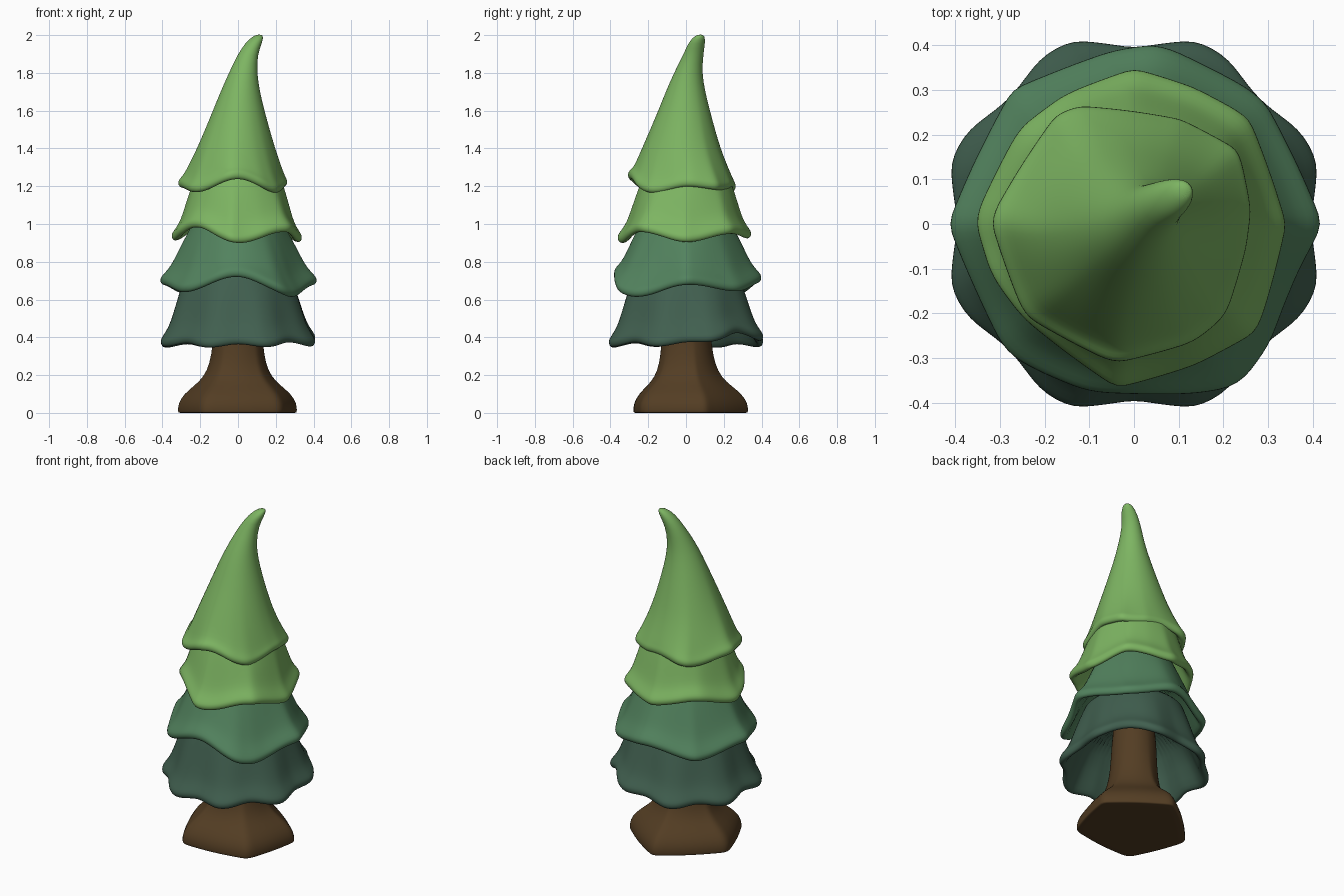
import bpy, bmesh, math

if "Cube" in bpy.data.objects:
    bpy.data.objects.remove(bpy.data.objects["Cube"])

N = 60  # points around each ring
ANGLES = [2 * math.pi * i / N for i in range(N)]


def material(name, rgb):
    m = bpy.data.materials.new(name)
    m.diffuse_color = (*rgb, 1)
    m.use_nodes = True
    m.node_tree.nodes["Principled BSDF"].inputs["Base Color"].default_value = m.diffuse_color
    return m


LIGHT = material("light green", (0.205, 0.46, 0.122))
MID = material("mid green", (0.085, 0.225, 0.112))
DARK = material("dark green", (0.052, 0.114, 0.078))
BROWN = material("bark brown", (0.087, 0.047, 0.017))


def around(values, a):
    """Smooth periodic interpolation of values spread evenly round the circle."""
    n = len(values)
    f = a / (2 * math.pi) * n
    i = int(f) % n
    t = f - int(f)
    p = [values[(i + k) % n] for k in (-1, 0, 1, 2)]
    return p[1] + 0.5 * t * (p[2] - p[0] + t * (2 * p[0] - 5 * p[1] + 4 * p[2] - p[3]
                             + t * (3 * (p[1] - p[2]) + p[3] - p[0])))


def polygon(corners, a, bow=0.0):
    """Radius at angle a of the polygon with (degrees, radius) corners; bow rounds its sides."""
    d = math.degrees(a) % 360
    for (d0, r0), (d1, r1) in zip(corners, corners[1:] + [(corners[0][0] + 360, corners[0][1])]):
        x = d + 360 if d < corners[0][0] else d
        if d0 <= x <= d1:
            u, v = math.radians(x - d0), math.radians(d1 - x)
            flat = r0 * r1 * math.sin(u + v) / (r0 * math.sin(u) + r1 * math.sin(v))
            arc = r0 + (r1 - r0) * (x - d0) / (d1 - d0)
            return flat + bow * (arc - flat)


def loft(name, rings, mat):
    """Skin a stack of rings, cap the ends, smooth it."""
    bm = bmesh.new()
    loops = [[bm.verts.new(p) for p in ring] for ring in rings]
    for a, b in zip(loops, loops[1:]):
        for i in range(N):
            j = (i + 1) % N
            bm.faces.new((a[i], a[j], b[j], b[i]))
    bm.faces.new(loops[0][::-1])
    bm.faces.new(loops[-1])
    bmesh.ops.recalc_face_normals(bm, faces=bm.faces[:])
    for f in bm.faces:
        f.smooth = True
    me = bpy.data.meshes.new(name)
    bm.to_mesh(me)
    bm.free()
    me.materials.append(mat)
    ob = bpy.data.objects.new(name, me)
    bpy.context.collection.objects.link(ob)
    sub = ob.modifiers.new("smooth", 'SUBSURF')
    sub.levels = sub.render_levels = 1


def tier(name, corners, hem_z, upper, mat, inner_top):
    """Skirt with a wavy hem. upper: (z, cx, cy, r, waviness) rings from top to hem."""
    hr = [polygon(corners, a, 0.15) for a in ANGLES]
    hz = [hem_z(a) for a in ANGLES]
    zmean, rmean = sum(hz) / N, sum(hr) / N

    def ring(z, cx, cy, r, w):
        out = []
        for a, h, k in zip(ANGLES, hr, hz):
            rr = r * (1 + w * (h / rmean - 1))
            out.append((cx + rr * math.cos(a), cy + rr * math.sin(a), z + w * (k - zmean)))
        return out

    if upper is None:  # slightly flared straight sides
        (tz, tr), hem = inner_top, zmean + 0.03
        tz, tr = tz + 0.05, tr + 0.035
        upper = [(hem + t * (tz - hem), 0, 0, rmean + t * (tr - rmean) - flare, (1 - t) ** 0.7)
                 for t, flare in ((1, 0), (0.98, 0), (0.75, 0), (0.5, 0.006),
                                  (0.28, 0.012), (0.15, 0.011))]
    rings = [ring(*u) for u in upper]
    # rolled lip, then the hollow inside
    for dr, dz in ((-0.004, 0.042), (0.004, 0.027), (0.004, 0.008), (-0.006, -0.007),
                   (-0.022, -0.007), (-0.038, 0.008)):
        rings.append(ring(zmean + dz, 0, 0, rmean + dr, 1))
    rings.append(ring(zmean + 0.09, 0, 0, rmean - 0.075, 0.8))
    rings.append(ring(inner_top[0], 0, 0, inner_top[1], 0))
    loft(name, rings, mat)


# bottom tier: eight folds
z1 = [0.37, 0.42, 0.375, 0.36, 0.365, 0.365, 0.36, 0.37]
folds = [p for k in range(8) for p in
         ((45 * k, 0.39), (45 * k + 17.5, 0.428), (45 * k + 27.5, 0.428))]
tier("bottom_foliage", folds,
     lambda a: around(z1, a) - 0.011 * math.cos(8 * (a - math.pi / 8)),
     None, DARK, (0.70, 0.238))

# lower middle tier
r2 = [(0, 0.418), (20, 0.385), (43, 0.397), (50, 0.393), (82, 0.403), (97, 0.387), (125, 0.388),
      (132, 0.402), (160, 0.38), (180, 0.412), (205, 0.38), (225, 0.402), (236, 0.39),
      (255, 0.385), (290, 0.4), (303, 0.428), (319, 0.4), (331, 0.378), (344, 0.378)]
z2 = [0.685, 0.65, 0.70, 0.635, 0.685, 0.645, 0.728, 0.62]
tier("lower_middle_foliage", r2, lambda a: around(z2, a), None, MID, (0.99, 0.18))

# upper middle tier
r3 = [(0, 0.337), (43, 0.347), (67, 0.33), (90, 0.344), (118, 0.325), (140, 0.33), (178, 0.353),
      (200, 0.335), (220, 0.322), (264, 0.365), (293, 0.34), (319, 0.362)]
z3 = [0.91, 0.955, 0.93, 0.97, 0.918, 0.99, 0.905, 0.965]
tier("upper_middle_foliage", r3, lambda a: around(z3, a), None, LIGHT, (1.23, 0.18))

# top tier with the bent tip
r4 = [(7, 0.26), (35, 0.283), (66, 0.253), (115, 0.288), (125, 0.297), (178, 0.318),
      (220, 0.315), (262, 0.311), (297, 0.292), (315, 0.286), (348, 0.253)]
z4 = [1.205, 1.185, 1.20, 1.165, 1.20, 1.175, 1.245, 1.172]
spine = [(2.003, 0.113, 0.076, 0.014, 0), (1.99, 0.104, 0.07, 0.030, 0),
         (1.96, 0.084, 0.057, 0.044, 0), (1.9, 0.051, 0.04, 0.052, 0),
         (1.8, 0.026, 0.01, 0.074, 0), (1.7, 0.012, -0.002, 0.104, 0.05),
         (1.6, 0.005, -0.008, 0.136, 0.1), (1.5, 0.0, -0.013, 0.17, 0.2),
         (1.4, -0.003, -0.015, 0.205, 0.35), (1.31, -0.003, -0.008, 0.24, 0.6),
         (1.255, 0, 0, 0.263, 0.85)]
tier("top_foliage", r4, lambda a: around(z4, a), spine, LIGHT, (1.35, 0.12))

# trunk: round above, flaring to a five-cornered foot
foot = [(18, 0.33), (91, 0.336), (170, 0.33), (236, 0.334), (314, 0.328)]
trunk = []
for z, r, k in ((0.0, 0.10, 1), (0.0, 0.97, 1), (0.0, 1.0, 1), (0.012, 1.005, 1),
                (0.05, 1.0, 1), (0.10, 0.905, 1), (0.145, 0.73, 0.9), (0.19, 0.58, 0.7),
                (0.26, 0.48, 0.45), (0.36, 0.43, 0.25), (0.5, 0.405, 0), (0.8, 0.35, 0)):
    ring = []
    for a in ANGLES:
        rr = r * (0.31 + k * (polygon(foot, a, 0.2) - 0.31))
        ring.append((rr * math.cos(a), rr * math.sin(a), z))
    trunk.append(ring)
loft("trunk", trunk, BROWN)
